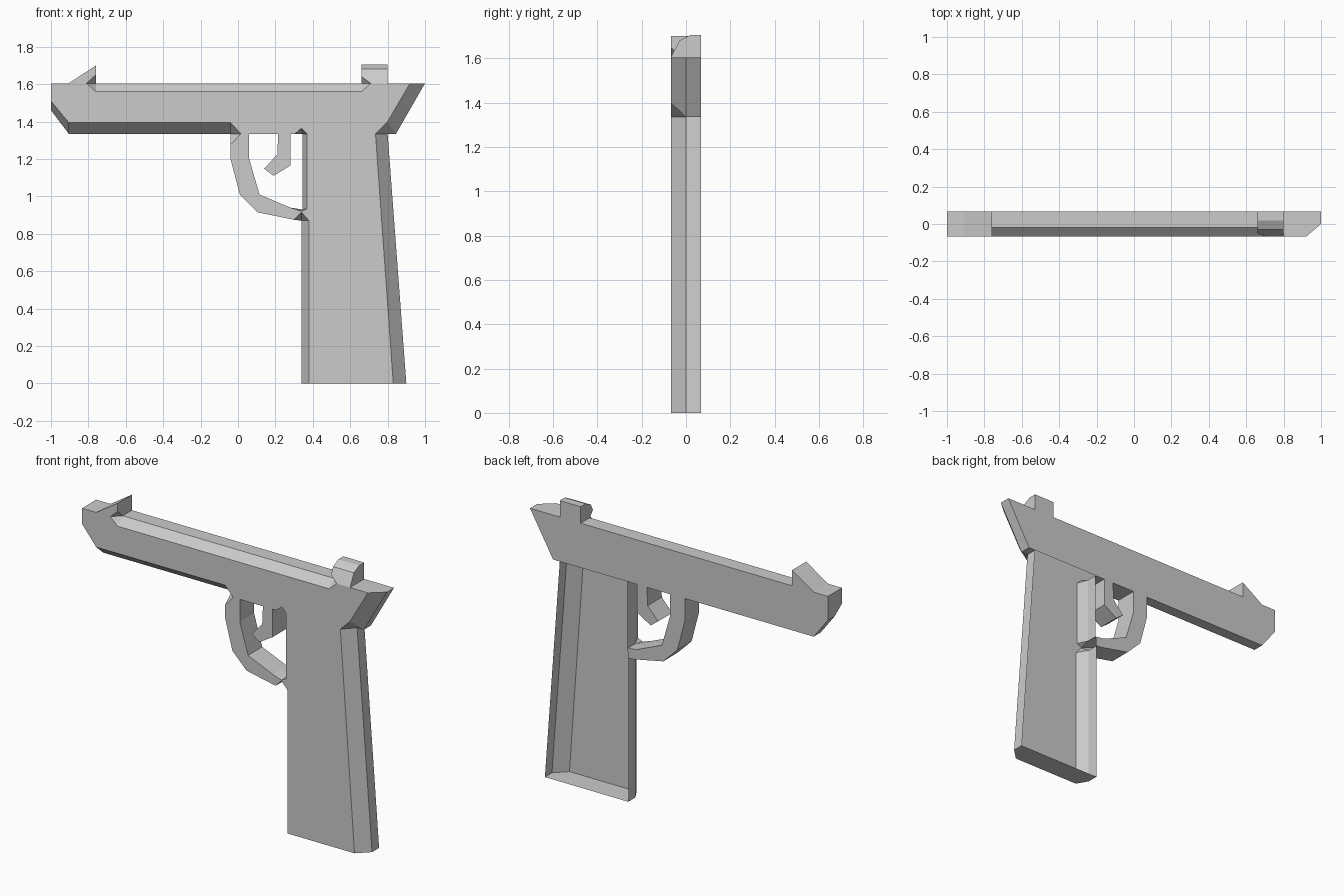
import bpy, bmesh
from mathutils import Vector

if "Cube" in bpy.data.objects:
    bpy.data.objects.remove(bpy.data.objects["Cube"])

Y = 0.068      # half thickness
TOP, LOW = 1.605, 1.335


def finish(name, bm):
    mesh = bpy.data.meshes.new(name)
    bm.to_mesh(mesh)
    bm.free()
    obj = bpy.data.objects.new(name, mesh)
    bpy.context.collection.objects.link(obj)
    return obj


def plate(name, columns, skip=(), back=True, mid=0.0):
    """Plate with a chamfered front: each column is (x, z) or (front x, z, outer x, z[, mid y]).
    Edges in skip (index of first column) get no side wall."""
    bm = bmesh.new()
    rings = ([], [], [])
    for c in columns:
        fx, fz = c[:2]
        ox, oz = c[2:4] if len(c) > 2 else (fx, fz)
        my = c[4] if len(c) > 4 else mid
        for ring, p in zip(rings, ((fx, -Y, fz), (ox, my, oz), (ox, Y, oz))):
            ring.append(Vector(p))

    cache = {}

    def face(points):
        verts = []
        for p in points:
            key = tuple(round(v, 4) for v in p)
            if key not in cache:
                cache[key] = bm.verts.new(p)
            if cache[key] not in verts:
                verts.append(cache[key])
        if len(verts) > 2:
            bm.faces.new(verts)

    face(rings[0])
    if back:
        face(rings[2][::-1])
    n = len(columns)
    for i in range(n):
        if i in skip:
            continue
        j = (i + 1) % n
        for a, b in ((rings[0], rings[1]), (rings[1], rings[2])):
            face((a[j], a[i], b[i], b[j]))
    return finish(name, bm)


# Slide and frame
plate("slide", [
    (-1, TOP),
    (-1, 1.51, -1, 1.46),
    (-.905, 1.395, -.905, LOW),
    (-.04, 1.395, -.04, LOW),
    (.015, LOW, -.04, LOW),
    (.06, LOW), (.215, LOW), (.28, LOW), (.305, LOW),
    (.34, 1.365, .345, LOW),
    (.37, LOW, .345, LOW),
    (.735, LOW, .80, LOW),
    (.80, 1.40, .845, LOW),
    (.92, TOP, 1, TOP),
    (.80, TOP),
    (.71, TOP, .66, TOP, -.02),
    (.66, 1.56, .66, TOP, -.02),
    (-.76, 1.56, -.76, TOP, -.02),
    (-.81, TOP, -.76, TOP, -.02),
    (-.905, TOP),
], skip=(4, 6, 10, 14, 18))

# Front sight
plate("front_sight", [
    (-.905, TOP),
    (-.81, TOP, -.76, TOP),
    (-.76, 1.65, -.76, TOP),
    (-.76, 1.70),
], skip=(0,), mid=-.02)

# Trigger guard
plate("trigger_guard", [
    (.015, LOW, -.04, LOW),
    (-.04, 1.275, -.04, LOW),
    (-.04, 1.20), (.01, 1.01), (.105, .915), (.30, .875),
    (.34, .915, .34, .87),
    (.34, .92, .345, .93),
    (.28, .94), (.115, 1.01), (.06, 1.20), (.06, LOW),
], skip=(6, 11))

# Trigger
plate("trigger", [
    (.215, LOW), (.21, 1.225), (.14, 1.148), (.19, 1.11), (.28, 1.165), (.28, LOW),
], skip=(5,))

# Grip, a shell open at the back
plate("grip", [
    (.38, 0, .34, 0),
    (.38, .87, .34, .87),
    (.34, .915, .34, .87),
    (.34, .92, .345, .93),
    (.37, .935, .345, .93),
    (.37, LOW, .345, LOW),
    (.735, LOW, .80, LOW),
    (.83, 0, .90, 0),
], skip=(2, 5), back=False)

# Rear sight: rounded section along x with one lower corner cut away
bm = bmesh.new()
section = [(-Y, TOP), (-.03, 1.68), (.02, 1.705), (Y, 1.705), (Y, TOP)]
base = bm.faces.new([bm.verts.new((.66, y, z)) for y, z in section])
ext = bmesh.ops.extrude_face_region(bm, geom=[base], use_keep_orig=True)
bmesh.ops.translate(bm, vec=(.14, 0, 0),
                    verts=[v for v in ext["geom"] if isinstance(v, bmesh.types.BMVert)])
bmesh.ops.recalc_face_normals(bm, faces=bm.faces)
a, b, c = Vector((.71, -Y, TOP)), Vector((.66, -.05, 1.641)), Vector((.66, -.02, TOP))
normal = (b - a).cross(c - a).normalized()
if normal.dot(Vector((.66, -Y, TOP)) - a) < 0:
    normal.negate()
bmesh.ops.bisect_plane(bm, geom=bm.verts[:] + bm.edges[:] + bm.faces[:],
                       plane_co=a, plane_no=normal, clear_outer=True)
bmesh.ops.holes_fill(bm, edges=bm.edges[:], sides=4)
bmesh.ops.recalc_face_normals(bm, faces=bm.faces)
bmesh.ops.delete(bm, geom=[f for f in bm.faces if f.normal.z < -.95], context='FACES')
finish("rear_sight", bm)
